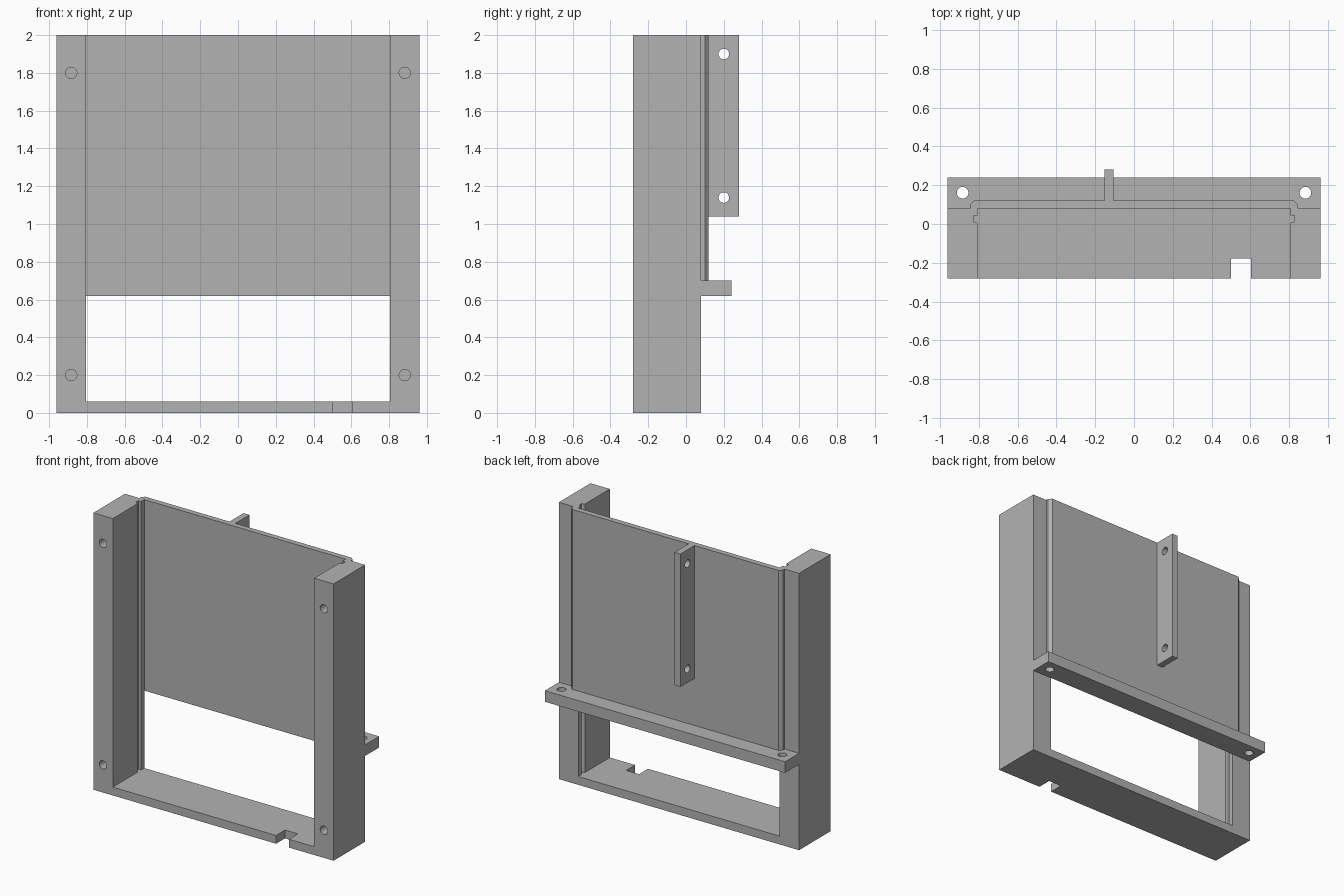
import bpy, bmesh
from mathutils import Matrix, Vector

cube = bpy.data.objects.get("Cube")
if cube:
    bpy.data.objects.remove(cube, do_unlink=True)

grey = bpy.data.materials.new("plain_grey")
grey.use_nodes = True
colour = (0.45, 0.45, 0.45, 1)
grey.diffuse_color = colour
grey.node_tree.nodes["Principled BSDF"].inputs["Base Color"].default_value = colour

W, FRONT, BACK, TOP = 0.96, -0.28, 0.08, 2.0
INNER, FLOOR = 0.805, 0.06


def prism(name, points, axis, start, end):
    """Extrude a flat outline along y (points are x, z) or z (points are x, y)."""
    def place(p, t):
        return (p[0], t, p[1]) if axis == "y" else (p[0], p[1], t)
    bm = bmesh.new()
    face = bm.faces.new([bm.verts.new(place(p, start)) for p in points])
    grown = bmesh.ops.extrude_face_region(bm, geom=[face])["geom"]
    shift = Vector(place((0, 0), end - start))
    bmesh.ops.translate(bm, vec=shift, verts=[v for v in grown if isinstance(v, bmesh.types.BMVert)])
    bmesh.ops.recalc_face_normals(bm, faces=bm.faces)
    return finish(name, bm)


def box(name, x, y, z):
    return prism(name, [(x[0], y[0]), (x[1], y[0]), (x[1], y[1]), (x[0], y[1])], "z", *z)


def rod(name, centre, axis, length, radius=0.03):
    bm = bmesh.new()
    turn = Vector((0, 0, 1)).rotation_difference(Vector(axis)).to_matrix().to_4x4()
    bmesh.ops.create_cone(bm, cap_ends=True, segments=32, radius1=radius, radius2=radius,
                          depth=length, matrix=Matrix.Translation(centre) @ turn)
    return finish(name, bm)


def finish(name, bm):
    mesh = bpy.data.meshes.new(name)
    bm.to_mesh(mesh)
    bm.free()
    mesh.materials.append(grey)
    obj = bpy.data.objects.new(name, mesh)
    bpy.context.collection.objects.link(obj)
    return obj


def combine(target, others, operation):
    """Apply booleans to the target and discard the helper shapes."""
    for other in others:
        mod = target.modifiers.new("combine", "BOOLEAN")
        mod.operation, mod.solver, mod.object = operation, "EXACT", other
        bpy.context.view_layer.objects.active = target
        bpy.ops.object.modifier_apply(modifier=mod.name)
        bpy.data.objects.remove(other, do_unlink=True)


# U-shaped frame: two posts and a floor
frame = prism("frame", [(-W, 0), (W, 0), (W, TOP), (INNER, TOP), (INNER, FLOOR),
                        (-INNER, FLOOR), (-INNER, TOP), (-W, TOP)], "y", FRONT, BACK)

# Cable notch, inner grooves and blind screw holes
cuts = [box("notch", (0.5, 0.603), (FRONT - 0.1, -0.178), (-0.1, 0.2))]
for s in (-1, 1):
    groove = [(0.78, 0.005), (INNER, 0.005), (0.826, 0.011), (0.826, 0.045), (0.78, 0.045)]
    cuts.append(prism("groove", [(s * x, y) for x, y in groove], "z", FLOOR, TOP + 0.1))
    for z in (0.2, 1.8):
        cuts.append(rod("screw_hole", (s * 0.883, FRONT, z), (0, 1, 0), 0.4))
combine(frame, cuts, "DIFFERENCE")

# Back panel with chamfered rear edges, mounting shelf and fin
half = [(0.845, BACK), (0.845, 0.1), (0.825, 0.12)]
outline = half + [(-x, y) for x, y in reversed(half)]
panel = prism("back_panel", outline, "z", 0.66, TOP)
shelf = box("shelf", (-W, W), (BACK, 0.24), (0.62, 0.7))
fin = box("fin", (-0.152, -0.105), (0.1, 0.28), (1.04, TOP))
combine(panel, [shelf, fin], "UNION")

# Through holes in the shelf and fin
holes = [rod("shelf_hole", (s * 0.883, 0.161, 0.66), (0, 0, 1), 0.3) for s in (-1, 1)]
holes += [rod("fin_hole", (-0.13, 0.2, z), (1, 0, 0), 0.3, 0.028) for z in (1.14, 1.9)]
combine(panel, holes, "DIFFERENCE")

# Smooth hole walls, sharp edges elsewhere
for obj in (frame, panel):
    bpy.ops.object.select_all(action="DESELECT")
    obj.select_set(True)
    bpy.context.view_layer.objects.active = obj
    bpy.ops.object.shade_smooth_by_angle()
